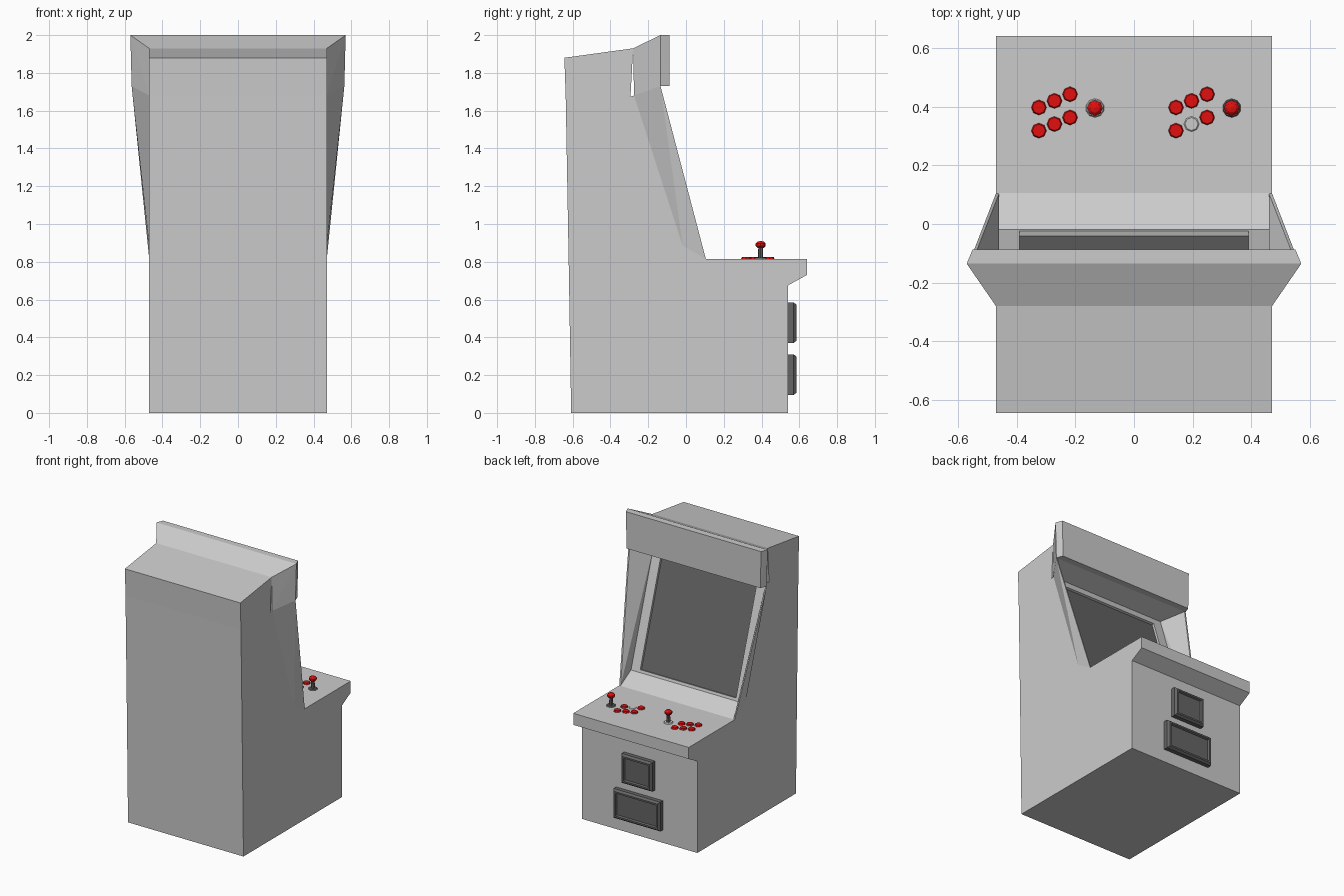
import bpy, bmesh, math
from mathutils import Vector

if "Cube" in bpy.data.objects:
    bpy.data.objects.remove(bpy.data.objects["Cube"])


def material(name, rgb):
    m = bpy.data.materials.new(name)
    m.diffuse_color = (*rgb, 1)
    m.use_nodes = True
    m.node_tree.nodes["Principled BSDF"].inputs["Base Color"].default_value = m.diffuse_color
    return m


GREY = material("cabinet_grey", (0.6, 0.6, 0.6))
DARK = material("dark_grey", (0.13, 0.13, 0.13))
RED = material("control_red", (0.75, 0.005, 0.005))


def finish(name, bm, mat):
    bmesh.ops.recalc_face_normals(bm, faces=bm.faces)
    me = bpy.data.meshes.new(name)
    bm.to_mesh(me)
    bm.free()
    me.materials.append(mat)
    ob = bpy.data.objects.new(name, me)
    bpy.context.collection.objects.link(ob)
    return ob


def prism(name, profile, x0, x1, mat):
    """Extrude a (y, z) profile from x0 to x1."""
    bm = bmesh.new()
    face = bm.faces.new([bm.verts.new((x0, y, z)) for y, z in profile])
    ext = bmesh.ops.extrude_face_region(bm, geom=[face])
    verts = [v for v in ext["geom"] if isinstance(v, bmesh.types.BMVert)]
    bmesh.ops.translate(bm, verts=verts, vec=(x1 - x0, 0, 0))
    return finish(name, bm, mat)


def hull(name, points, mat):
    bm = bmesh.new()
    for p in points:
        bm.verts.new(p)
    bmesh.ops.convex_hull(bm, input=bm.verts)
    bmesh.ops.dissolve_limit(bm, angle_limit=0.01, verts=bm.verts, edges=bm.edges)
    return finish(name, bm, mat)


def disc(name, x, y, z, r_low, r_top, h, mat, sides=8):
    bm = bmesh.new()
    bmesh.ops.create_cone(bm, cap_ends=True, segments=sides,
                          radius1=r_low, radius2=r_top, depth=h)
    bmesh.ops.translate(bm, verts=bm.verts, vec=(x, y, z + h / 2))
    return finish(name, bm, mat)


# Display plane: lower and upper edge as (y, z), with its outward normal
P0, P1 = Vector((-0.018, 0.885)), Vector((-0.275, 1.68))
D = (P1 - P0).normalized()
N = Vector((D.y, -D.x))
SINK = N * 0.02
W = 0.47
DECK = 0.815

# Main cabinet body
prism("cabinet_body", [
    (-0.608, 0), (-0.62, 0.74), (-0.637, 1.68), (-0.644, 1.88), (-0.28, 1.93),
    P1 - SINK, P0 - SINK, P0, (0.105, DECK), (0.64, DECK), (0.64, 0.73),
    (0.54, 0.675), (0.54, 0)], -W, W, GREY)


# Screen and its raised surround
def slab(name, t0, t1, low, high, x0, x1, mat):
    a, b = P0 + D * t0, P0 + D * t1
    prism(name, [a + N * low, a + N * high, b + N * high, b + N * low], x0, x1, mat)


L = (P1 - P0).length
slab("screen", 0.02, L - 0.05, -0.021, -0.017, -0.39, 0.39, DARK)
slab("bezel_bottom", 0, 0.02, -0.02, 0, -0.39, 0.39, GREY)
slab("bezel_top", L - 0.05, L, -0.02, 0, -0.39, 0.39, GREY)
slab("bezel_left", 0, L, -0.02, 0, -W, -0.39, GREY)
slab("bezel_right", 0, L, -0.02, 0, 0.39, W, GREY)

# Flared side wings
for s, side in ((-1, "left"), (1, "right")):
    hull("wing_" + side, [
        (s * W, *P0), (s * W, *P1), (s * 0.46, *P0), (s * 0.46, *P1),
        (s * W, 0.105, DECK), (s * 0.46, 0.103, DECK),
        (s * 0.563, -0.135, 1.73), (s * 0.553, -0.135, 1.73)], GREY)

# Overhanging marquee: flared rear part and chamfered front part
mid = [(0.57, -0.135, 2.0), (0.563, -0.135, 1.73)]
rear = [(W, -0.28, 1.93), (W, *P1)]
front = [(0.55, -0.087, 2.0), (0.545, -0.087, 1.73)]
for name, pts in (("marquee_rear", rear + mid), ("marquee_front", mid + front)):
    hull(name, [(s * x, y, z) for s in (-1, 1) for x, y, z in pts], GREY)

# Push buttons: two rows of three for each player, one cap missing
for player, x0 in (("left", -0.324), ("right", 0.143)):
    for row, y0 in enumerate((0.318, 0.397)):
        for col in range(3):
            blank = player == "right" and row == 0 and col == 1
            disc(f"button_{player}_{row}_{col}", x0 + col * 0.053, y0 + col * 0.0225,
                 DECK, 0.026, 0.022, 0.003 if blank else 0.011, GREY if blank else RED)

# Joysticks: base, shaft and ball
for player, x, base in (("left", -0.133, GREY), ("right", 0.333, DARK)):
    y = 0.395
    disc("stick_base_" + player, x, y, DECK, 0.032, 0.028, 0.007, base, 10)
    disc("stick_shaft_" + player, x, y, DECK, 0.014, 0.012, 0.07, DARK)
    bm = bmesh.new()
    bmesh.ops.create_uvsphere(bm, u_segments=8, v_segments=5, radius=0.028)
    for v in bm.verts:
        v.co.z *= 0.72
        v.co += Vector((x, y, 0.89))
    finish("stick_ball_" + player, bm, RED)

# Coin doors: chamfered boxes with a sunken panel
for name, w, z0, z1 in (("coin_door_upper", 0.125, 0.37, 0.585),
                        ("coin_door_lower", 0.19, 0.095, 0.31)):
    c = 0.012
    bm = bmesh.new()
    rings = []
    for y, k in ((0.535, 0), (0.57, 0), (0.585, c), (0.585, 2 * c), (0.573, 2.5 * c)):
        rings.append([bm.verts.new((x, y, z)) for x, z in (
            (-w + k, z0 + k), (w - k, z0 + k), (w - k, z1 - k), (-w + k, z1 - k))])
    for a, b in zip(rings, rings[1:]):
        for i in range(4):
            j = (i + 1) % 4
            bm.faces.new((a[i], a[j], b[j], b[i]))
    bm.faces.new(rings[-1])
    bm.faces.new(rings[0][::-1])
    finish(name, bm, DARK)
